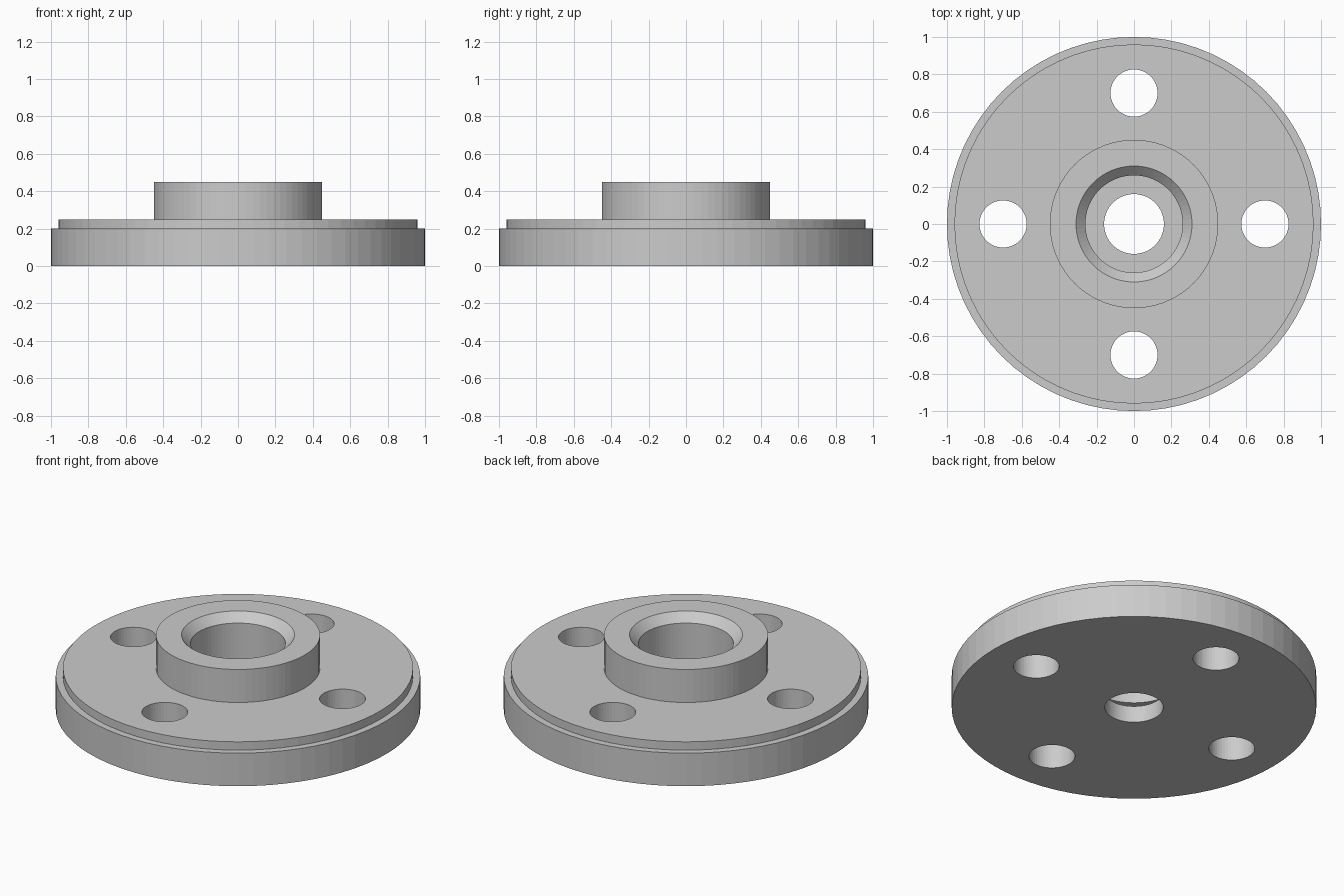
import bpy
import bmesh
from math import cos, sin, pi

SEGMENTS = 72
HOLE_CIRCLE = 0.70
HOLE_RADIUS = 0.126

cube = bpy.data.objects.get("Cube")
if cube:
    bpy.data.objects.remove(cube, do_unlink=True)

# Plain grey metal
grey = bpy.data.materials.new("grey_metal")
grey.use_nodes = True
colour = (0.6, 0.6, 0.6, 1)
grey.diffuse_color = colour
grey.node_tree.nodes["Principled BSDF"].inputs["Base Color"].default_value = colour


def add_object(name, bm):
    bmesh.ops.recalc_face_normals(bm, faces=bm.faces)
    mesh = bpy.data.meshes.new(name)
    bm.to_mesh(mesh)
    bm.free()
    mesh.materials.append(grey)
    obj = bpy.data.objects.new(name, mesh)
    bpy.context.collection.objects.link(obj)
    return obj


def lathe(name, profile):
    """Turn a closed (radius, height) profile around the z axis."""
    bm = bmesh.new()
    rings = []
    for i in range(SEGMENTS):
        a = 2 * pi * i / SEGMENTS
        rings.append([bm.verts.new((r * cos(a), r * sin(a), z)) for r, z in profile])
    n = len(profile)
    for i, ring in enumerate(rings):
        following = rings[(i + 1) % SEGMENTS]
        for j in range(n):
            k = (j + 1) % n
            bm.faces.new((ring[j], following[j], following[k], ring[k]))
    return add_object(name, bm)


# Flange: stepped disc, raised hub, chamfered socket, relief groove, small bore
flange = lathe("flange", [
    (1.0, 0), (1.0, 0.20), (0.96, 0.20), (0.96, 0.25),
    (0.45, 0.25), (0.45, 0.45),
    (0.31, 0.45), (0.26, 0.40), (0.26, 0.18),
    (0.31, 0.18), (0.31, 0.10), (0.16, 0.10), (0.16, 0),
])

# Four bolt holes through the disc
bm = bmesh.new()
for i in range(4):
    a = i * pi / 2
    made = bmesh.ops.create_cone(bm, cap_ends=True, segments=48, depth=1,
                                 radius1=HOLE_RADIUS, radius2=HOLE_RADIUS)
    bmesh.ops.translate(bm, verts=made["verts"],
                        vec=(HOLE_CIRCLE * cos(a), HOLE_CIRCLE * sin(a), 0))
cutter = add_object("bolt_hole_cutter", bm)
cutter.hide_render = True

cut = flange.modifiers.new("bolt_holes", "BOOLEAN")
cut.operation = "DIFFERENCE"
cut.solver = "EXACT"
cut.object = cutter

# Bake the holes into the flange and drop the cutter
bpy.context.view_layer.update()
graph = bpy.context.evaluated_depsgraph_get()
baked = bpy.data.meshes.new_from_object(flange.evaluated_get(graph))
flange.modifiers.clear()
flange.data = baked
bpy.data.objects.remove(cutter, do_unlink=True)
